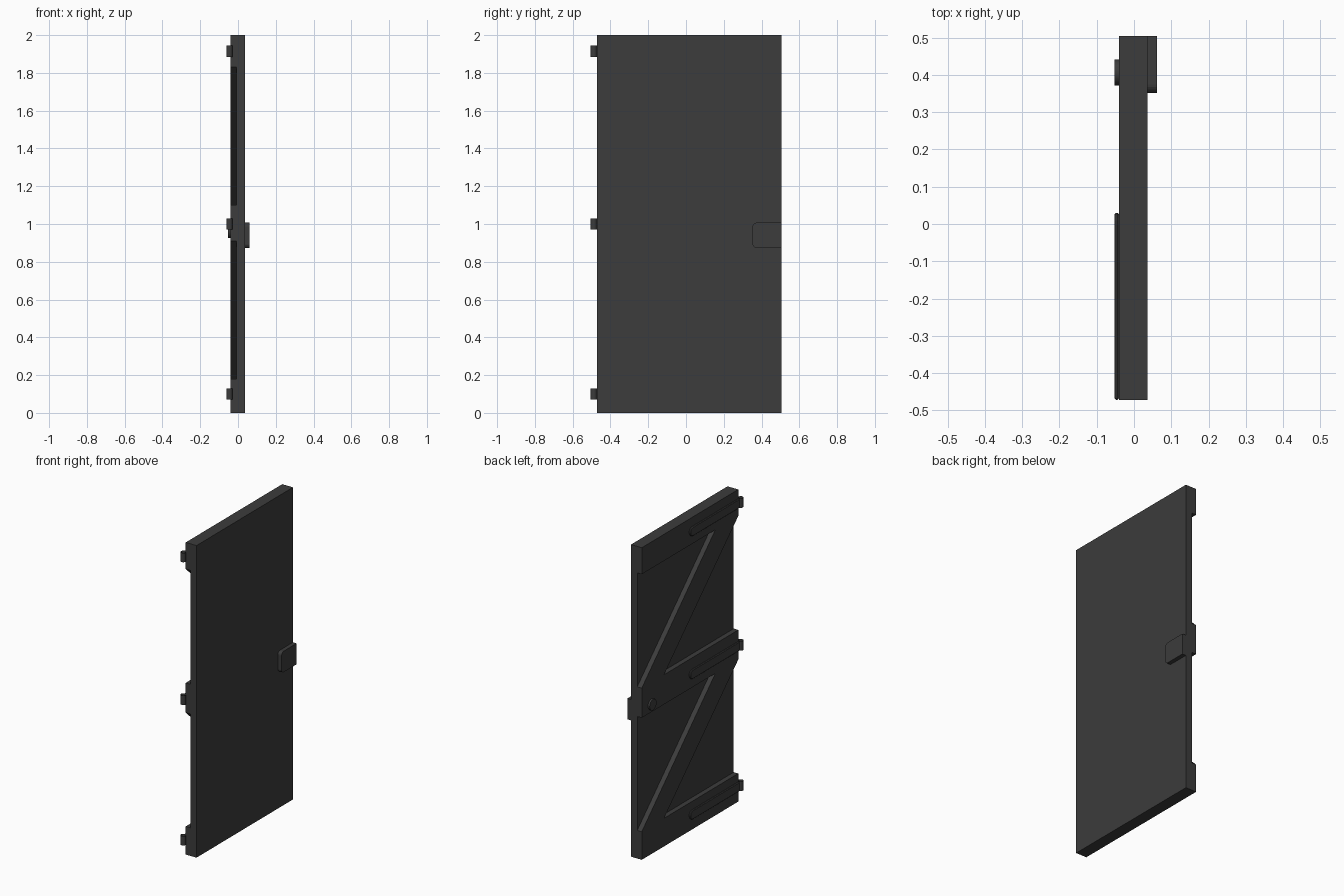
import bpy, bmesh, math
from mathutils import Matrix

cube = bpy.data.objects.get("Cube")
if cube:
    bpy.data.objects.remove(cube, do_unlink=True)

mat = bpy.data.materials.new("charcoal")
mat.use_nodes = True
COLOUR = (0.045, 0.045, 0.045, 1)
mat.diffuse_color = COLOUR
mat.node_tree.nodes["Principled BSDF"].inputs["Base Color"].default_value = COLOUR

FRONT, BACK = -0.472, 0.505          # edges of the door along y
INNER, OUTER, FACE = -0.008, -0.04, 0.036   # depths along x


def finish(name, bm):
    bmesh.ops.recalc_face_normals(bm, faces=bm.faces)
    mesh = bpy.data.meshes.new(name)
    bm.to_mesh(mesh)
    bm.free()
    mesh.materials.append(mat)
    obj = bpy.data.objects.new(name, mesh)
    bpy.context.collection.objects.link(obj)
    return obj


def plate(name, outline, x0, x1):
    """Extrude a (y, z) outline from x0 to x1."""
    bm = bmesh.new()
    face = bm.faces.new([bm.verts.new((x0, y, z)) for y, z in outline])
    ext = bmesh.ops.extrude_face_region(bm, geom=[face])
    moved = [v for v in ext["geom"] if isinstance(v, bmesh.types.BMVert)]
    bmesh.ops.translate(bm, verts=moved, vec=(x1 - x0, 0, 0))
    return finish(name, bm)


def rect(y0, y1, z0, z1):
    return [(y0, z0), (y1, z0), (y1, z1), (y0, z1)]


def arc(y, z, r, start, end, steps):
    angles = [math.radians(start + (end - start) * i / steps) for i in range(steps + 1)]
    return [(y + r * math.cos(a), z + r * math.sin(a)) for a in angles]


def cylinder(name, radius, depth, matrix, caps):
    bm = bmesh.new()
    bmesh.ops.create_cone(bm, cap_ends=caps, segments=24, radius1=radius,
                          radius2=radius, depth=depth, matrix=matrix)
    obj = finish(name, bm)
    for poly in obj.data.polygons:
        poly.use_smooth = len(poly.vertices) == 4
    return obj


# Door panel and the three cross rails
plate("door_panel", rect(FRONT, BACK, 0, 2), INNER, FACE)
for name, z0, z1 in (("bottom", 0, 0.18), ("middle", 0.91, 1.10), ("top", 1.83, 2)):
    plate(name + "_rail", rect(FRONT, BACK, z0, z1), OUTER, INNER)

# Diagonal braces between the rails
for name, z0, z1 in (("lower", 0.18, 0.91), ("upper", 1.10, 1.83)):
    plate(name + "_brace", [(BACK, z0), (0.28, z0), (FRONT, z1), (-0.24, z1)], OUTER, INNER)

# Hinges: round-ended strap and open knuckle
for name, z in (("bottom", 0.10), ("middle", 1.0), ("top", 1.915)):
    strap = plate(name + "_hinge_strap",
                  [(FRONT, z - 0.03)] + arc(0, z, 0.03, -90, 90, 10) + [(FRONT, z + 0.03)],
                  OUTER, -0.052)
    bevel = strap.modifiers.new("Bevel", 'BEVEL')
    bevel.width = 0.004
    bevel.segments = 1
    cylinder(name + "_hinge_knuckle", 0.0165, 0.06,
             Matrix.Translation((-0.0455, -0.4885, z)), False)

# Lock case on the flat side, keyhole disc on the braced side
plate("lock_case",
      [(BACK, 0.873), (BACK, 1.007)] + arc(0.374, 0.985, 0.022, 90, 180, 5)
      + arc(0.374, 0.895, 0.022, 180, 270, 5), FACE, 0.062)
cylinder("lock_disc", 0.035, 0.012,
         Matrix.Translation((-0.046, 0.407, 0.96)) @ Matrix.Rotation(math.pi / 2, 4, 'Y'), True)
